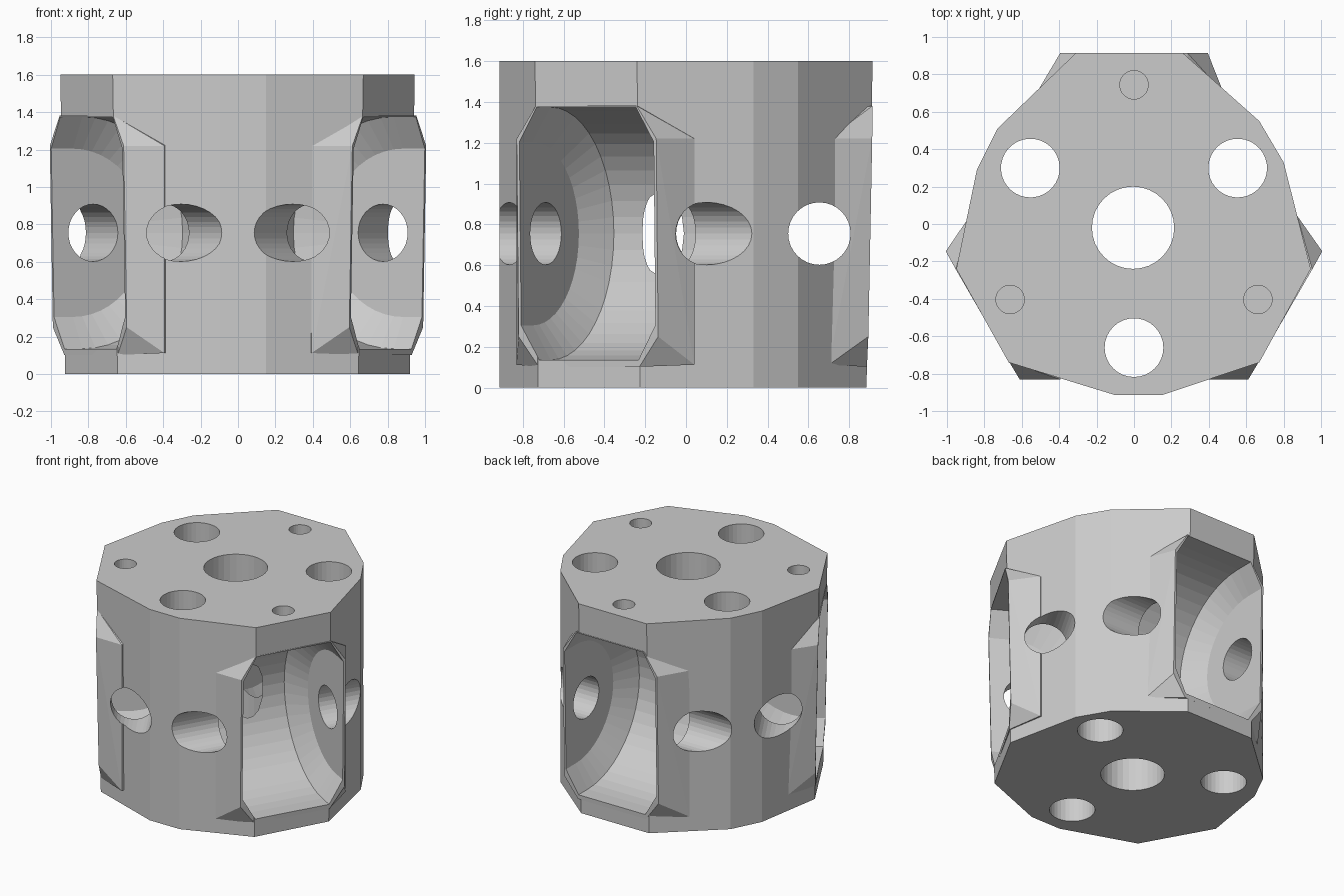
import bpy, bmesh, math
from mathutils import Vector, Matrix

if "Cube" in bpy.data.objects:
    bpy.data.objects.remove(bpy.data.objects["Cube"])

CY = -0.021          # hub axis is slightly off the bounding centre
AXLE_Z = 0.755
ANGLES = [math.radians(90 + 120 * k) for k in range(3)]


def frame(a):
    """Local axes: x = outward, y = tangent, z = up, origin on hub axis."""
    return Matrix.Translation((0, CY, 0)) @ Matrix.Rotation(a, 4, 'Z')


def finish(bm, name):
    bmesh.ops.recalc_face_normals(bm, faces=bm.faces)
    me = bpy.data.meshes.new(name)
    bm.to_mesh(me)
    bm.free()
    ob = bpy.data.objects.new(name, me)
    bpy.context.collection.objects.link(ob)
    return ob


def loft(rings, name):
    """Closed solid through rings of equal length."""
    bm = bmesh.new()
    vs = [[bm.verts.new(p) for p in r] for r in rings]
    n = len(rings[0])
    for a, b in zip(vs, vs[1:]):
        for i in range(n):
            j = (i + 1) % n
            bm.faces.new((a[i], a[j], b[j], b[i]))
    bm.faces.new(vs[0][::-1])
    bm.faces.new(vs[-1])
    return finish(bm, name)


def hull(points, name):
    """Convex solid around points."""
    bm = bmesh.new()
    for p in points:
        bm.verts.new(p)
    bmesh.ops.convex_hull(bm, input=bm.verts)
    bmesh.ops.delete(bm, geom=[v for v in bm.verts if not v.link_faces], context='VERTS')
    bmesh.ops.dissolve_limit(bm, angle_limit=0.002, verts=bm.verts, edges=bm.edges)
    return finish(bm, name)


def cylinder(r, h0, h1, mat, name, seg=32):
    return loft([[mat @ Vector((r * math.cos(2 * math.pi * i / seg),
                                r * math.sin(2 * math.pi * i / seg), h))
                  for i in range(seg)] for h in (h0, h1)], name)


def boolean(target, tool, op):
    m = target.modifiers.new(op, 'BOOLEAN')
    m.operation, m.solver, m.object = op, 'EXACT', tool
    bpy.context.view_layer.objects.active = target
    bpy.ops.object.modifier_apply(modifier=m.name)
    bpy.data.objects.remove(tool)


# Faceted hub body, the three pocket flats lean inward toward the bottom
outline = [(0.26, 0.915), (-0.31, 0.915), (-0.73, 0.51), (-0.84, 0.29),
           (-0.95, -0.24), (-0.67, -0.74), (-0.10, -0.915), (0.15, -0.915),
           (0.67, -0.74), (0.945, -0.24), (0.80, 0.33), (0.67, 0.55)]
flat_of = {0: 0, 1: 0, 4: 1, 5: 1, 8: 2, 9: 2}
bottom = []
for i, (x, y) in enumerate(outline):
    if i in flat_of:
        a = ANGLES[flat_of[i]]
        x, y = x - 0.03 * math.cos(a), y - 0.03 * math.sin(a)
    bottom.append((x, y, 0))
hub = loft([bottom, [(x, y, 1.6) for x, y in outline]], "roller_hub")

# Raised octagonal pocket surrounds, with root points on the body facets
roots = [{1: (0.722, 0.521), -1: (0.722, 0.479)},
         {1: (0.746, 0.505), -1: (0.727, 0.495)},
         {1: (0.726, 0.491), -1: (0.746, 0.505)}]
for a, root in zip(ANGLES, roots):
    pts = []
    for s in (-1, 1):
        n, t = root[s]
        pts += [frame(a) @ Vector((p[0], s * p[1], p[2])) for p in [
            (0.908, 0.285, 0.102), (0.915, 0.395, 0.25),
            (0.934, 0.395, 1.22), (0.936, 0.285, 1.382),
            (n, t, 1.22), (n, t, 0.112),
            (0.50, 0.285, 1.30), (0.50, 0.285, 0.14)]]
    boolean(hub, hull(pts, "pocket_surround"), 'UNION')

# Roller pockets: double-coned drum, opened straight outward
for a in ANGLES:
    pts = []
    for t, r in ((0.38, 0.45), (0.28, 0.62)):
        for s in (-1, 1):
            for i in range(25):
                b = math.pi * (0.5 + i / 24)
                pts.append((0.80 + r * math.cos(b), s * t, AXLE_Z + r * math.sin(b)))
            pts += [(1.2, s * t, AXLE_Z + r), (1.2, s * t, AXLE_Z - r)]
    boolean(hub, hull([frame(a) @ Vector(p) for p in pts], "pocket_cutter"), 'DIFFERENCE')

# Cross-drilled axle holes through each pocket
for a in ANGLES:
    m = frame(a) @ Matrix.Translation((0.675, 0, AXLE_Z)) @ Matrix.Rotation(math.pi / 2, 4, 'X')
    boolean(hub, cylinder(0.153, -1.2, 1.2, m, "axle_hole"), 'DIFFERENCE')

# Centre bore, three through holes and three blind screw holes
boolean(hub, cylinder(0.22, -0.1, 1.7, Matrix.Translation((-0.005, -0.02, 0)), "bore"), 'DIFFERENCE')
for a in ANGLES:
    m = frame(a + math.pi) @ Matrix.Translation((0.64, 0, 0))
    boolean(hub, cylinder(0.157, -0.1, 1.7, m, "through_hole"), 'DIFFERENCE')
    m = frame(a) @ Matrix.Translation((0.765, 0, 0))
    boolean(hub, cylinder(0.076, 1.46, 1.7, m, "screw_hole"), 'DIFFERENCE')
